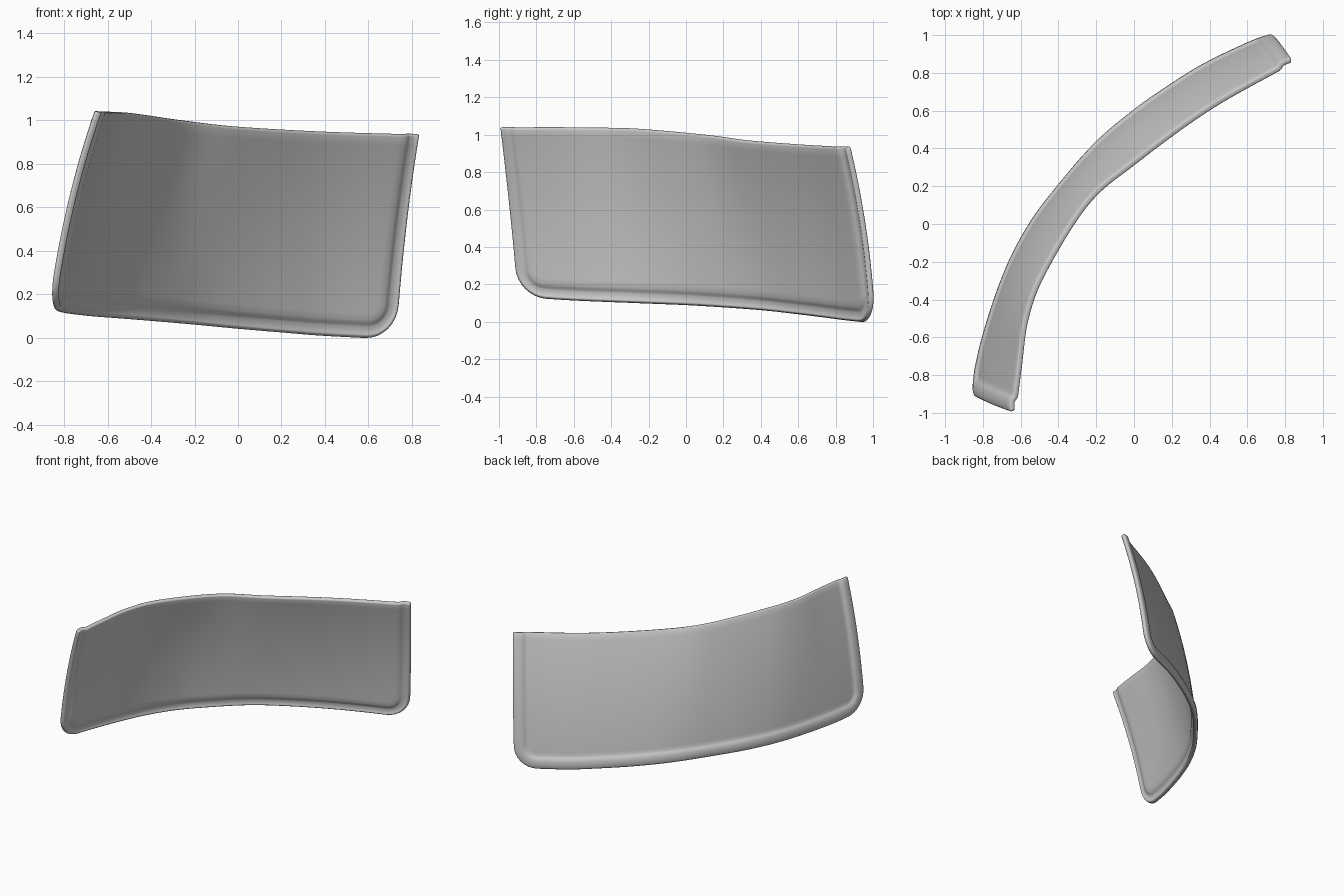
import bpy, bmesh, math
from mathutils import Vector

if "Cube" in bpy.data.objects:
    bpy.data.objects.remove(bpy.data.objects["Cube"])

# Plan curves of the top and bottom edge (x, y, z)
TOP = [(-.635, -.99, 1.035), (-.605, -.75, 1.038), (-.57, -.5, 1.036), (-.48, -.26, 1.03),
       (-.25, .11, .997), (0, .325, .968), (.4, .615, .945), (.835, .86, .932)]
BOTTOM = [(-.865, -.895, .14), (-.8, -.6, .12), (-.68, -.25, .105), (-.55, 0, .095), (-.4, .2, .083),
          (-.2, .43, .066), (0, .6, .047), (.2, .74, .03), (.4, .86, .014), (.72, 1.01, -.002)]
LENGTH, HEIGHT, RADIUS = 2.55, .93, .15
THICK = .03


def smooth_curve(points, steps=30):
    """Catmull-Rom curve returned as a function of arc-length fraction."""
    p = [Vector(c) for c in points]
    p = [2 * p[0] - p[1]] + p + [2 * p[-1] - p[-2]]
    out = []
    for i in range(1, len(p) - 2):
        a, b, c, d = p[i - 1:i + 3]
        for k in range(steps):
            t = k / steps
            out.append(.5 * (2 * b + (c - a) * t + (2 * a - 5 * b + 4 * c - d) * t * t
                             + (3 * b - a - 3 * c + d) * t ** 3))
    out.append(p[-2])
    dist = [0]
    for a, b in zip(out, out[1:]):
        dist.append(dist[-1] + (b - a).length)

    def at(f):
        s = f * dist[-1]
        i = 0
        while i < len(dist) - 2 and dist[i + 1] < s:
            i += 1
        return out[i].lerp(out[i + 1], (s - dist[i]) / (dist[i + 1] - dist[i]))
    return at


top, bottom = smooth_curve(TOP), smooth_curve(BOTTOM)


def place(a, h, lift=0):
    """Point on the bulged shell; lift pushes it to the convex side."""
    u, v = a / LENGTH, h / HEIGHT
    base = bottom(u).lerp(top(u), v)
    lo, hi = max(u - .03, 0), min(u + .03, 1)
    along = bottom(hi).lerp(top(hi), v) - bottom(lo).lerp(top(lo), v)
    normal = (top(u) - bottom(u)).cross(along).normalized()
    return base - normal * (.1 * v * (1 - v) - .02 * (1 - v) + lift) * OUT


# Sign that makes the offset point towards the convex side (-x, +y)
n0 = (top(.5) - bottom(.5)).cross(bottom(.55) - bottom(.45))
OUT = 1 if n0.dot(Vector((-1, 1, 0))) < 0 else -1

COLS, ROWS, ARC = 48, 16, 8


def u_ring(d):
    """U-shaped path at distance d from the border, with rounded corners."""
    r = RADIUS - d
    x0, x1 = RADIUS, LENGTH - RADIUS
    pts = [(d, HEIGHT + (RADIUS - HEIGHT) * i / ROWS) for i in range(ROWS)]
    for cx, start in ((x0, math.pi), (x1, 1.5 * math.pi)):
        for i in range(ARC + 1):
            ang = start + .5 * math.pi * i / ARC
            pts.append((cx + r * math.cos(ang), RADIUS + r * math.sin(ang)))
        if cx == x0:
            pts += [(x0 + (x1 - x0) * i / COLS, d) for i in range(1, COLS)]
    pts += [(LENGTH - d, RADIUS + (HEIGHT - RADIUS) * i / ROWS) for i in range(1, ROWS + 1)]
    return pts


def skin(bm, rows):
    for r, s in zip(rows, rows[1:]):
        for i in range(len(r) - 1):
            bm.faces.new((r[i], r[i + 1], s[i + 1], s[i]))


bm = bmesh.new()
# Raised rim with a soft step down to the panel
RIM = [(0, .004), (.012, .011), (.03, .014), (.05, .014), (.06, .011), (.072, .004), (.082, 0), (.11, 0), (RADIUS, 0)]
skin(bm, [[bm.verts.new(place(a, h, lift)) for a, h in u_ring(d)] for d, lift in RIM])
# Main panel inside the rim
span = LENGTH - 2 * RADIUS
skin(bm, [[bm.verts.new(place(RADIUS + span * i / COLS, RADIUS + (HEIGHT - RADIUS) * j / ROWS))
           for i in range(COLS + 1)] for j in range(ROWS + 1)])
bmesh.ops.remove_doubles(bm, verts=bm.verts, dist=.0005)
bmesh.ops.recalc_face_normals(bm, faces=bm.faces)

mesh = bpy.data.meshes.new("curved_panel")
bm.to_mesh(mesh)
bm.free()
panel = bpy.data.objects.new("curved_panel", mesh)
bpy.context.collection.objects.link(panel)

# Wall thickness and softened edges
solid = panel.modifiers.new("thickness", 'SOLIDIFY')
solid.thickness, solid.offset = THICK, 0
bevel = panel.modifiers.new("soft_edges", 'BEVEL')
bevel.width, bevel.segments, bevel.limit_method = .008, 2, 'ANGLE'
bevel.angle_limit = math.radians(50)

bpy.context.view_layer.objects.active = panel
panel.select_set(True)
bpy.ops.object.shade_smooth_by_angle(angle=math.radians(40))
